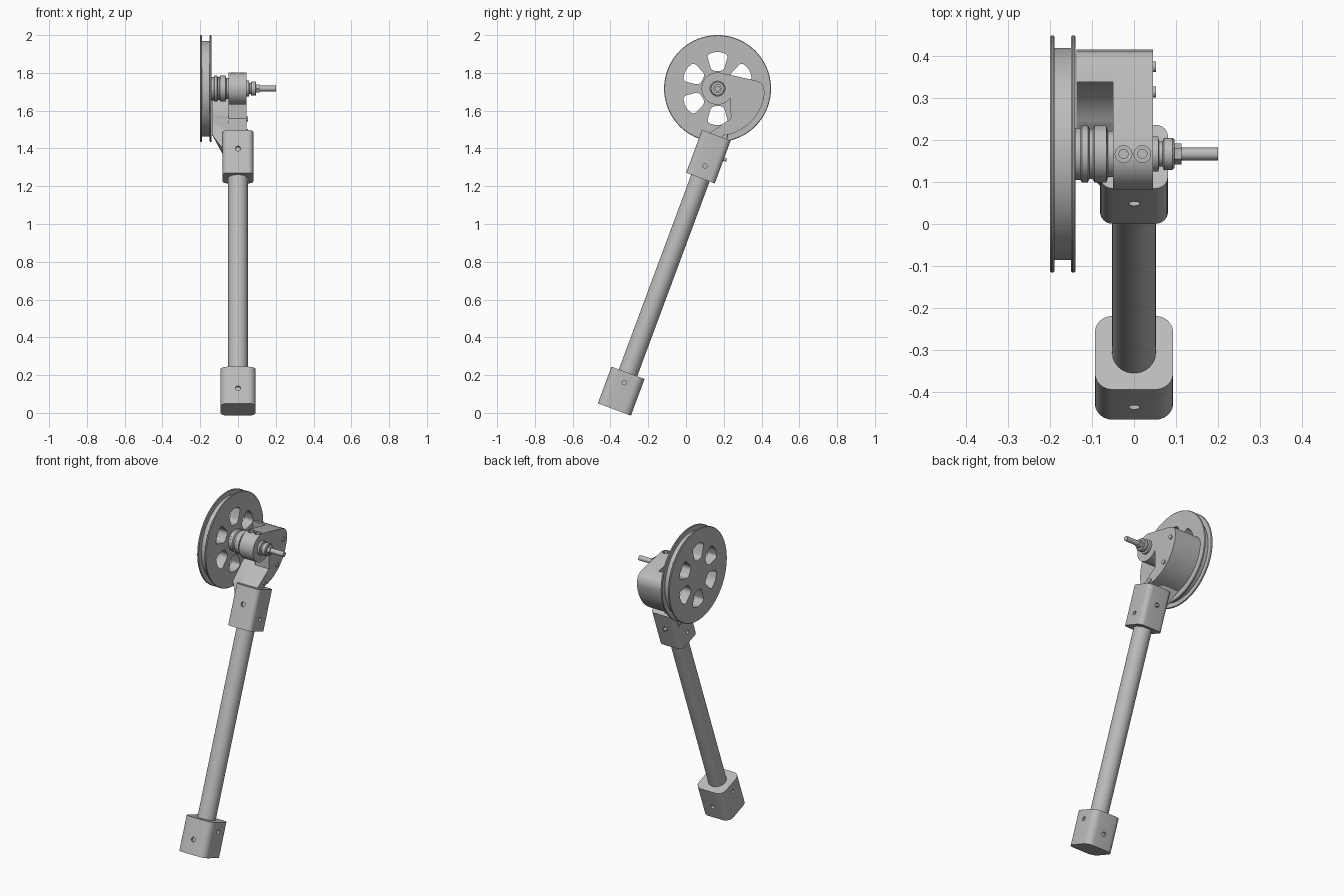
import bpy, bmesh
from math import radians, sin, cos, pi
from mathutils import Matrix, Vector

if "Cube" in bpy.data.objects:
    bpy.data.objects.remove(bpy.data.objects["Cube"])

CY, CZ = 0.167, 1.717                       # axle centre
LEG = Matrix.Translation((0, -0.307, 0.212)) @ Matrix.Rotation(radians(-20.4), 4, 'X')
X_AXIS = Matrix.Rotation(pi / 2, 4, 'Y')
Y_AXIS = Matrix.Rotation(pi / 2, 4, 'X')
parts = []

grey = bpy.data.materials.new("plain_grey")
grey.use_nodes = True
grey.diffuse_color = (0.5, 0.5, 0.5, 1)
grey.node_tree.nodes["Principled BSDF"].inputs["Base Color"].default_value = (0.5, 0.5, 0.5, 1)


def finish(name, bm):
    bmesh.ops.recalc_face_normals(bm, faces=bm.faces)
    mesh = bpy.data.meshes.new(name)
    bm.to_mesh(mesh)
    bm.free()
    mesh.materials.append(grey)
    ob = bpy.data.objects.new(name, mesh)
    bpy.context.collection.objects.link(ob)
    parts.append(ob)
    return ob


def arc(r, a0, a1, n=24):
    angles = [radians(a0 + (a1 - a0) * i / n) for i in range(n + 1)]
    return [(r * cos(a), r * sin(a)) for a in angles]


def prism(name, outline, x0, x1, rounding=0):
    """Extrude a (y, z) outline, relative to the axle, along x."""
    bm = bmesh.new()
    face = bm.faces.new([bm.verts.new((x0, CY + y, CZ + z)) for y, z in outline])
    if rounding:
        bmesh.ops.bevel(bm, geom=list(bm.verts), offset=rounding, segments=6,
                        profile=0.5, affect='VERTICES')
    ext = bmesh.ops.extrude_face_region(bm, geom=list(bm.faces))
    moved = [g for g in ext["geom"] if isinstance(g, bmesh.types.BMVert)]
    bmesh.ops.translate(bm, verts=moved, vec=(x1 - x0, 0, 0))
    return finish(name, bm)


def lathe(name, profile, steps=64):
    """Turn an (x, radius) profile about the axle."""
    bm = bmesh.new()
    vs = [bm.verts.new((x, CY, CZ + r)) for x, r in profile]
    es = [bm.edges.new(pair) for pair in zip(vs, vs[1:])]
    bmesh.ops.spin(bm, geom=vs + es, cent=(0, CY, CZ), axis=(1, 0, 0),
                   angle=2 * pi, steps=steps)
    bmesh.ops.remove_doubles(bm, verts=bm.verts, dist=0.0001)
    return finish(name, bm)


def rod(name, r, length, matrix, sides=24):
    bm = bmesh.new()
    bmesh.ops.create_cone(bm, cap_ends=True, segments=sides, radius1=r, radius2=r,
                          depth=length, matrix=matrix)
    return finish(name, bm)


def block(name, width, z0, z1, rounding, round_bottom):
    """Square block on the leg axis with rounded sides."""
    bm = bmesh.new()
    bmesh.ops.create_cube(bm, size=1)
    for v in bm.verts:
        v.co = (v.co.x * width, v.co.y * width, z0 if v.co.z < 0 else z1)
    edges = []
    for e in bm.edges:
        a, b = (v.co.z for v in e.verts)
        if abs(a - b) > 0.01 or (round_bottom and a == z0):
            edges.append(e)
    bmesh.ops.bevel(bm, geom=edges, offset=rounding, segments=6, profile=0.5,
                    affect='EDGES')
    bm.transform(LEG)
    return finish(name, bm)


def cut(ob, cutters):
    for c in cutters:
        mod = ob.modifiers.new("cut", 'BOOLEAN')
        mod.operation, mod.solver, mod.object = 'DIFFERENCE', 'EXACT', c
        c.hide_render = True
    dg = bpy.context.evaluated_depsgraph_get()
    mesh = bpy.data.meshes.new_from_object(ob.evaluated_get(dg))
    ob.modifiers.clear()
    ob.data = mesh
    for c in cutters:
        parts.remove(c)
        bpy.data.objects.remove(c)


def at(x, y, z):
    return Matrix.Translation((x, y, z))


# Grooved wheel with six rounded openings
wheel = lathe("wheel", [(-0.2, 0), (-0.2, 0.28), (-0.197, 0.283), (-0.193, 0.283),
                        (-0.19, 0.28), (-0.19, 0.253), (-0.15, 0.253), (-0.15, 0.28),
                        (-0.147, 0.283), (-0.143, 0.283), (-0.14, 0.28), (-0.14, 0)], 96)
openings = []
for k in range(6):
    a = radians(30 + 60 * k)
    shape = [(0.093, -0.032), (0.18, -0.057), (0.197, 0), (0.18, 0.057), (0.093, 0.032)]
    turned = [(r * cos(a) - t * sin(a), r * sin(a) + t * cos(a)) for r, t in shape]
    openings.append(prism("opening", turned, -0.25, -0.1, 0.02))
cut(wheel, openings)

# Ridged hub, bearing stack and axle
lathe("hub", [(-0.145, 0), (-0.145, 0.062), (-0.128, 0.062), (-0.124, 0.068),
              (-0.11, 0.068), (-0.106, 0.06), (-0.098, 0.06), (-0.094, 0.068),
              (-0.066, 0.068), (-0.062, 0.055), (-0.045, 0.055), (-0.045, 0)])
lathe("bearing", [(0.04, 0), (0.04, 0.042), (0.058, 0.042), (0.06, 0.03), (0.068, 0.03),
                  (0.071, 0.038), (0.092, 0.038), (0.096, 0.034), (0.096, 0)], 48)
rod("axle_nut", 0.025, 0.02, at(0.103, CY, CZ) @ X_AXIS, 6)
rod("axle", 0.015, 0.39, at(0.005, CY, CZ) @ X_AXIS)

# Housing plate around the axle, running down into the clamp
outline = (arc(0.085, 75, 325, 40) + [(0.07, -0.158), (-0.055, -0.245), (-0.05, -0.29),
           (0.02, -0.29)] + arc(0.25, -83, -4) + [(0.244, 0.01), (0.23, 0.03), (0.205, 0.042)])
housing = prism("housing", outline, -0.05, 0.045)
cut(housing, [rod("pocket", 0.02, 0.04, at(x, CY, CZ + 0.09)) for x in (-0.025, 0.02)])
for x in (-0.025, 0.02):
    rod("set_screw", 0.012, 0.03, at(x, CY, CZ + 0.069))

# Curved guard wall reaching over to the wheel
prism("guard_wall", arc(0.25, -95, -4) + [(0.244, 0.01), (0.23, 0.03), (0.205, 0.042),
      (0.172, 0.05)] + arc(0.175, 10, -66), -0.137, -0.045)
for y, z in ((0.208, -0.027), (0.148, -0.162), (0.025, -0.228)):
    rod("housing_screw", 0.013, 0.03, at(0.037, CY + y, CZ + z) @ X_AXIS, 16)

# Sloped gusset from guard wall to clamp
bm = bmesh.new()
for x in (-0.137, -0.045):
    for y, z in ((0.145, 1.472), (0.225, 1.475), (0.235, 1.55)):
        bm.verts.new((x, y, z))
for x in (-0.07, 0):
    for y in (-0.045, 0.06):
        for z in (1.235, 1.33):
            bm.verts.new(LEG @ Vector((x, y, z)))
hull = bmesh.ops.convex_hull(bm, input=list(bm.verts))
bmesh.ops.delete(bm, geom=list({g for g in hull["geom_interior"] + hull["geom_unused"]
                                if isinstance(g, bmesh.types.BMVert)}), context='VERTS')
finish("gusset", bm)

# Leg tube with its clamp and foot
rod("leg_tube", 0.052, 1.25, LEG @ at(0, 0, 0.575), 48)
clamp = block("clamp", 0.162, 1.1, 1.342, 0.03, False)
foot = block("foot", 0.187, -0.207, 0, 0.042, True)
for ob, half, side_z, front_z in ((clamp, 0.081, 1.169, 1.237), (foot, 0.0935, -0.055, -0.122)):
    holes = []
    for s in (-1, 1):
        holes.append(rod("hole", 0.012, 0.03, LEG @ at(s * half, 0, side_z) @ X_AXIS, 16))
        holes.append(rod("hole", 0.014, 0.03, LEG @ at(0, s * half, front_z) @ Y_AXIS, 16))
    cut(ob, holes)
rod("clamp_screw", 0.009, 0.04, LEG @ at(0, 0.077, 1.237) @ Y_AXIS, 16)

# Smooth the curved faces and keep the sharp edges
bpy.ops.object.select_all(action='DESELECT')
for ob in parts:
    ob.select_set(True)
bpy.context.view_layer.objects.active = parts[0]
bpy.ops.object.shade_smooth_by_angle(angle=radians(30))
